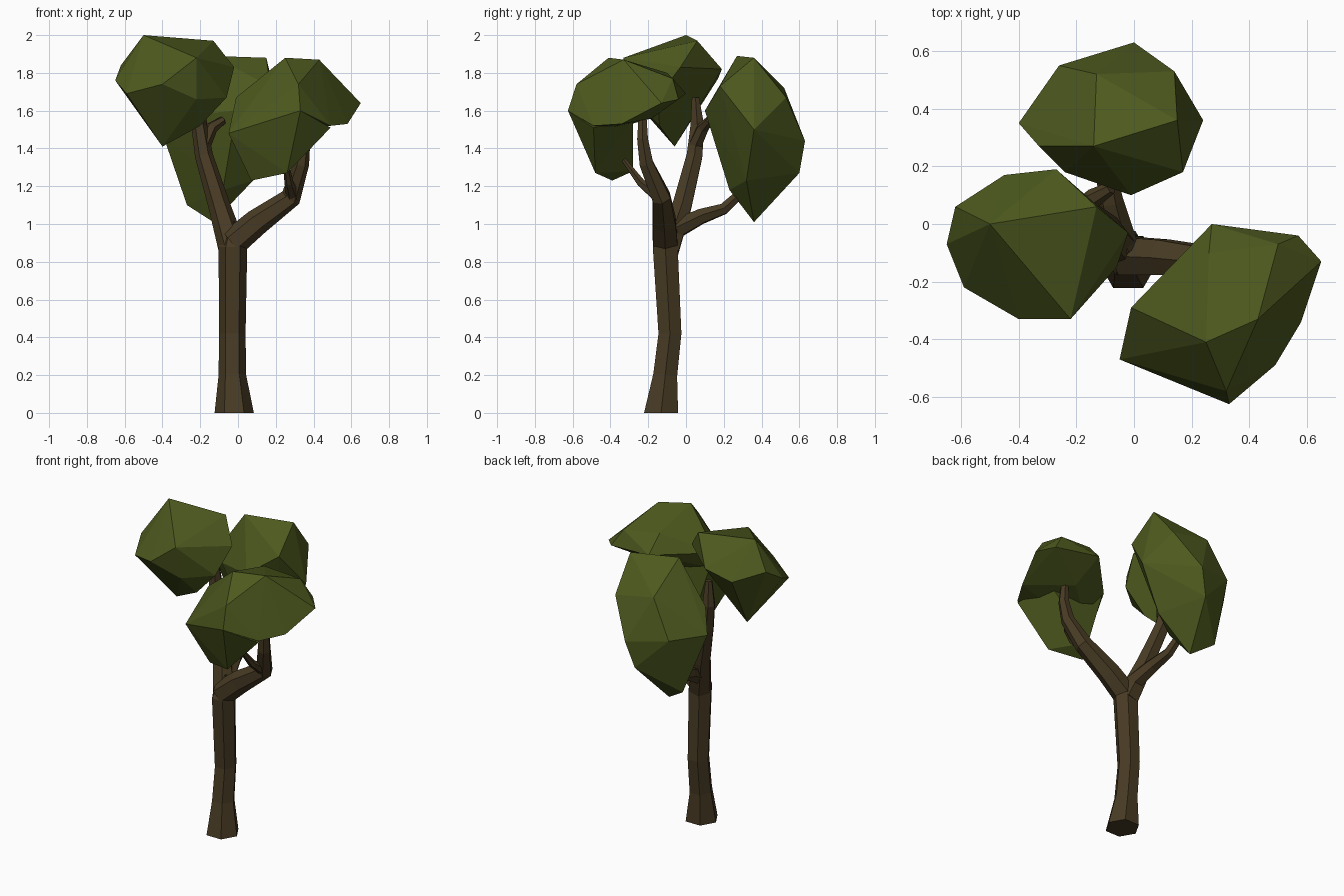
import bpy, bmesh, math
from mathutils import Vector


def material(name, rgb):
    m = bpy.data.materials.new(name)
    m.diffuse_color = (*rgb, 1)
    return m


BARK = material("brown bark", (0.064, 0.043, 0.017))
LEAF = material("olive leaves", (0.074, 0.100, 0.013))


def finish(bm, name, mat):
    bmesh.ops.recalc_face_normals(bm, faces=bm.faces)
    me = bpy.data.meshes.new(name)
    bm.to_mesh(me)
    bm.free()
    me.materials.append(mat)
    ob = bpy.data.objects.new(name, me)
    bpy.context.collection.objects.link(ob)
    return ob


def limb(name, path, sides=6):
    """Tapered flat-sided tube through (x, y, z, radius) stations."""
    bm = bmesh.new()
    pts = [Vector(p[:3]) for p in path]
    rings = []
    for i, p in enumerate(pts):
        tangent = pts[min(i + 1, len(pts) - 1)] - pts[max(i - 1, 0)]
        if p.z == 0:
            tangent = Vector((0, 0, 1))  # flat foot on the ground
        q = Vector((0, 0, 1)).rotation_difference(tangent.normalized())
        r = path[i][3]
        rings.append([bm.verts.new(p + q @ Vector((r * math.cos(a), r * math.sin(a), 0)))
                      for a in (2 * math.pi * k / sides for k in range(sides))])
    for lo, hi in zip(rings, rings[1:]):
        for k in range(sides):
            n = (k + 1) % sides
            bm.faces.new((lo[k], lo[n], hi[n], hi[k]))
    bm.faces.new(rings[0][::-1])
    bm.faces.new(rings[-1])
    return finish(bm, name, BARK)


def foliage(name, *lobes):
    """Faceted leaf clump: each lobe is the hull of its corner points."""
    bm = bmesh.new()
    for corners in lobes:
        verts = [bm.verts.new(c) for c in corners]
        res = bmesh.ops.convex_hull(bm, input=verts)
        inner = [v for v in res["geom_interior"] if isinstance(v, bmesh.types.BMVert)]
        bmesh.ops.delete(bm, geom=inner, context='VERTS')
    return finish(bm, name, LEAF)


# Trunk with flared foot and slight bend
limb("trunk", [(-0.02, -0.132, 0, 0.104), (-0.03, -0.11, 0.2, 0.073),
               (-0.03, -0.085, 0.42, 0.070), (-0.027, -0.11, 0.88, 0.076),
               (-0.025, -0.105, 0.95, 0.045)])

# Main branches
limb("left_branch", [(-0.03, -0.10, 0.87, 0.074), (-0.10, -0.02, 1.10, 0.058),
                     (-0.18, 0.045, 1.36, 0.048), (-0.205, 0.06, 1.52, 0.042),
                     (-0.20, 0.05, 1.67, 0.022)])
limb("right_branch", [(-0.03, -0.11, 0.90, 0.076), (0.10, -0.115, 1.01, 0.070),
                      (0.28, -0.13, 1.14, 0.055), (0.335, -0.21, 1.32, 0.042),
                      (0.35, -0.23, 1.45, 0.033), (0.34, -0.23, 1.60, 0.022)])
limb("back_branch", [(-0.04, -0.08, 0.96, 0.058), (-0.08, 0.08, 1.04, 0.044),
                     (-0.10, 0.20, 1.08, 0.033), (-0.12, 0.33, 1.20, 0.024)])

# Twigs
limb("left_twig", [(-0.18, 0.05, 1.42, 0.038), (-0.14, 0.09, 1.51, 0.034),
                   (-0.08, 0.125, 1.55, 0.022)])
limb("right_twig", [(0.29, -0.15, 1.15, 0.036), (0.27, -0.24, 1.22, 0.024),
                    (0.25, -0.33, 1.34, 0.014)])

# Leaf clumps
foliage("left_foliage", [
    (-0.50, 0.0, 2.0), (-0.13, 0.06, 1.97), (-0.62, 0.06, 1.84), (-0.65, -0.07, 1.76),
    (-0.59, -0.22, 1.69), (-0.40, -0.33, 1.74), (-0.22, -0.33, 1.88), (-0.02, -0.03, 1.83),
    (-0.06, -0.15, 1.67), (-0.27, 0.19, 1.82), (-0.45, 0.17, 1.77), (-0.40, -0.06, 1.41),
    (-0.22, -0.28, 1.66), (-0.20, -0.14, 1.52)])

foliage("right_foliage", [  # overhanging cap
    (-0.01, -0.29, 1.67), (0.27, 0.0, 1.69), (0.57, -0.04, 1.66), (0.65, -0.13, 1.64),
    (0.58, -0.34, 1.53), (0.25, -0.41, 1.88), (0.43, -0.33, 1.87), (0.33, -0.625, 1.60),
    (0.32, -0.58, 1.74), (0.26, -0.10, 1.80), (0.50, -0.07, 1.77), (0.49, -0.49, 1.52),
    (0.30, -0.18, 1.56), (-0.05, -0.47, 1.48)],
    [  # lower lobe
    (-0.05, -0.47, 1.48), (0.33, -0.625, 1.60), (0.49, -0.49, 1.51), (0.07, -0.39, 1.23),
    (0.26, -0.48, 1.27), (0.12, -0.28, 1.28), (0.0, -0.29, 1.66), (0.40, -0.28, 1.56)])

foliage("back_foliage", [
    (-0.14, 0.27, 1.89), (0.15, 0.36, 1.88), (-0.13, 0.52, 1.72), (0.14, 0.53, 1.67),
    (-0.40, 0.35, 1.48), (-0.26, 0.55, 1.48), (0.0, 0.63, 1.44), (0.24, 0.36, 1.50),
    (0.17, 0.18, 1.73), (-0.01, 0.10, 1.60), (-0.24, 0.18, 1.58), (-0.27, 0.42, 1.10),
    (-0.13, 0.36, 1.01), (0.08, 0.32, 1.23), (-0.05, 0.60, 1.27), (-0.08, 0.23, 1.18),
    (-0.33, 0.27, 1.62)])
